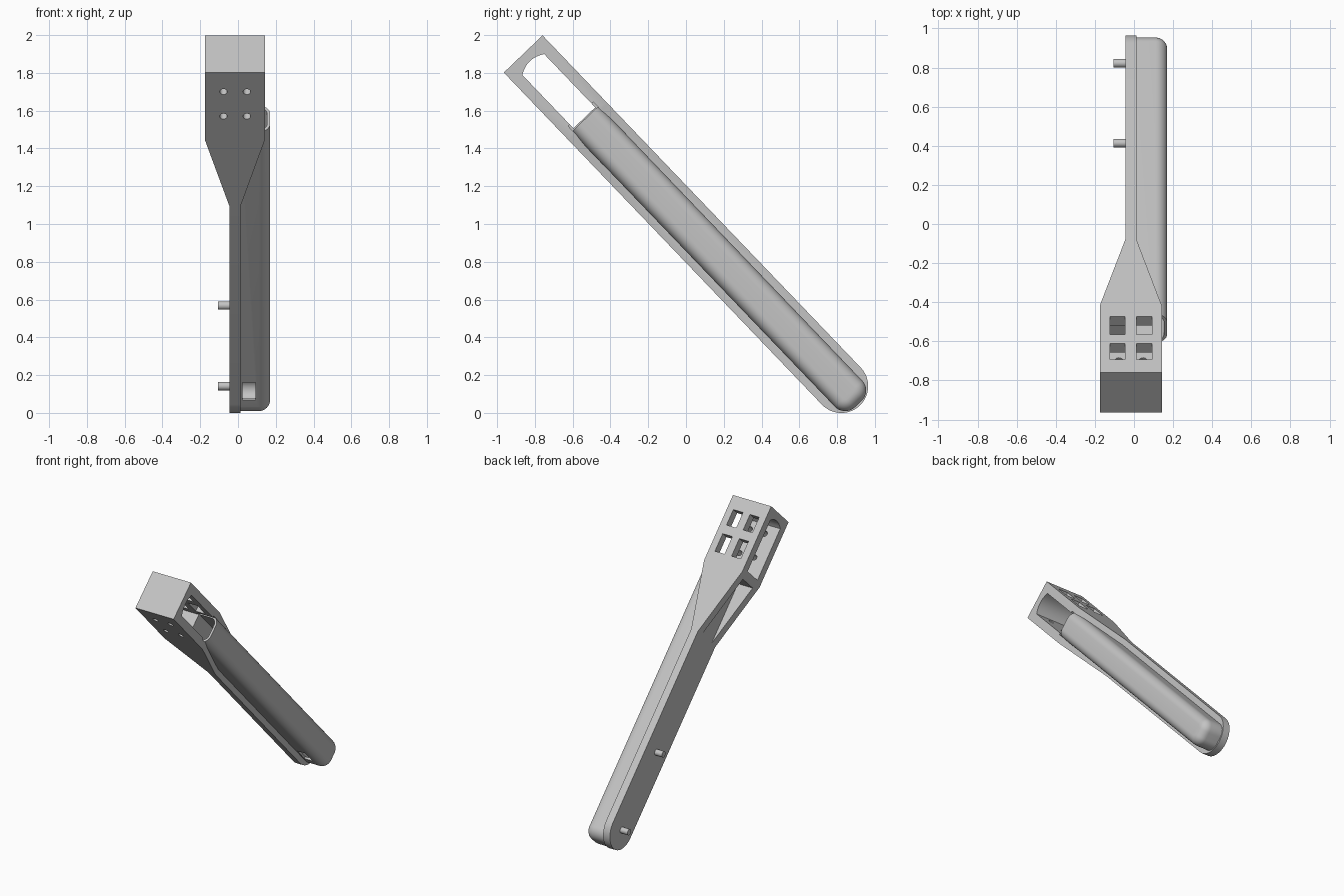
import bpy, bmesh, math
from mathutils import Matrix, Vector

cube = bpy.data.objects.get("Cube")
if cube:
    bpy.data.objects.remove(cube, do_unlink=True)

grey = bpy.data.materials.new("light_grey")
grey.use_nodes = True
grey.diffuse_color = (0.55, 0.55, 0.55, 1)
grey.node_tree.nodes["Principled BSDF"].inputs["Base Color"].default_value = (0.55, 0.55, 0.55, 1)

# Local frame: x across, y along the arm from the head, z across its thickness
TILT = Matrix.Translation((0, -0.862, 1.9)) @ Matrix.Rotation(math.radians(-46.23), 4, 'X')
HALF = 0.142
LENGTH = 2.577


def make(name, bm):
    bmesh.ops.recalc_face_normals(bm, faces=bm.faces)
    mesh = bpy.data.meshes.new(name)
    bm.to_mesh(mesh)
    bm.free()
    mesh.materials.append(grey)
    obj = bpy.data.objects.new(name, mesh)
    bpy.context.collection.objects.link(obj)
    obj.matrix_world = TILT
    return obj


def prism(points, a, b, axis):
    """Extrude a flat outline from a to b; outline is (x, y) or (y, z)."""
    place = (lambda p: (p[0], p[1], a)) if axis == 'Z' else (lambda p: (a, p[0], p[1]))
    bm = bmesh.new()
    face = bm.faces.new([bm.verts.new(place(p)) for p in points])
    top = bmesh.ops.extrude_face_region(bm, geom=[face])["geom"]
    step = Vector((0, 0, b - a)) if axis == 'Z' else Vector((b - a, 0, 0))
    bmesh.ops.translate(bm, vec=step, verts=[v for v in top if isinstance(v, bmesh.types.BMVert)])
    return bm


def box(x0, x1, y0, y1, z0, z1):
    return prism([(x0, y0), (x1, y0), (x1, y1), (x0, y1)], z0, z1, 'Z')


def rod(radius, length, centre, axis, sides=24):
    bm = bmesh.new()
    turn = Matrix.Rotation(math.pi / 2, 4, 'Y') if axis == 'X' else Matrix()
    bmesh.ops.create_cone(bm, cap_ends=True, segments=sides, radius1=radius, radius2=radius,
                          depth=length, matrix=Matrix.Translation(centre) @ turn)
    return bm


def rounded_end(start, end, half, radius, steps=12):
    """Strip outline in (y, z) with rounded corners at the far end."""
    pts = [(start, half), (start, -half)]
    for sign in (-1, 1):
        for i in range(steps + 1):
            t = math.pi / 2 * i / steps
            c, s = (math.sin(t), math.cos(t)) if sign < 0 else (math.cos(t), math.sin(t))
            p = (end - radius + radius * c, sign * (half - radius + radius * s))
            if math.dist(p, pts[-1]) > 0.0005:
                pts.append(p)
    return pts


def boolean(obj, cutter, operation='DIFFERENCE'):
    cutter.hide_render = True
    mod = obj.modifiers.new("cut", 'BOOLEAN')
    mod.operation = operation
    mod.solver = 'EXACT'
    mod.object = cutter
    return cutter


def bake(obj, cutters):
    bpy.context.view_layer.update()
    depsgraph = bpy.context.evaluated_depsgraph_get()
    mesh = bpy.data.meshes.new_from_object(obj.evaluated_get(depsgraph))
    obj.modifiers.clear()
    obj.data = mesh
    for c in cutters:
        bpy.data.objects.remove(c, do_unlink=True)


def smooth(obj):
    bpy.ops.object.select_all(action='DESELECT')
    obj.select_set(True)
    bpy.context.view_layer.objects.active = obj
    bpy.ops.object.shade_smooth_by_angle(angle=math.radians(30))


# Frame: box head tapering into a flat arm with a round end
LEFT, RIGHT = 0.142, -0.175
ARM_L, ARM_R = 0.012, -0.044
outline = [(RIGHT, 0), (LEFT, 0), (LEFT, 0.495), (ARM_L, 0.985),
           (ARM_L, 2.7), (ARM_R, 2.7), (ARM_R, 0.985), (RIGHT, 0.495)]
frame = make("frame", prism(outline, -0.2, 0.2, 'Z'))
cutters = [boolean(frame, make("round_limit", prism(
    rounded_end(-0.1, LENGTH, HALF, HALF), -0.3, 0.3, 'X')), 'INTERSECT')]

# Slot through the head with an arched end
arch = [(0.052 + 0.025 * (i / 6) ** 2, 0.08 * i / 6) for i in range(-6, 7)]
hollows = [prism(arch + [(0.468, 0.08), (0.468, -0.08)], -0.3, 0.3, 'X')]
# Pocket in the taper on one side, seat for the cover on the other
hollows.append(box(-0.3, ARM_R, 0.53, 1.1, -0.08, 0.08))
hollows.append(box(ARM_L, 0.3, 0.44, 1.1, -0.092, 0.092))
# Access windows above and screw holes below
for x0, x1, xc in ((-0.122, -0.046, -0.077), (0.012, 0.092, 0.047)):
    for y0, y1, yc in ((0.097, 0.214, 0.141), (0.28, 0.413, 0.321)):
        hollows.append(box(x0, x1, y0, y1, 0.05, 0.2))
        hollows.append(rod(0.02, 0.15, (xc, yc, -0.13), 'Z'))
for bm in hollows:
    cutters.append(boolean(frame, make("cutter", bm)))
bake(frame, cutters)
smooth(frame)

# Cover: hollow rounded shell along the arm, open towards the head
START, TOP = 0.475, 0.17
bm = prism(rounded_end(START, 2.565, 0.1, 0.075), ARM_L, TOP, 'X')
rim = [e for e in bm.edges if all(v.co.x > TOP - 0.001 for v in e.verts)
       and any(v.co.y > START + 0.001 for v in e.verts)]
bmesh.ops.bevel(bm, geom=rim, offset=0.06, segments=8, profile=0.5, affect='EDGES')
ends = [f for f in bm.faces if all(v.co.y < START + 0.001 for v in f.verts)
        or all(v.co.x < ARM_L + 0.001 for v in f.verts)]
bmesh.ops.delete(bm, geom=ends, context='FACES')
cover = make("cover", bm)
# Outward normals on the open shell
bm = bmesh.new()
bm.from_mesh(cover.data)
bm.faces.ensure_lookup_table()
crown = max(bm.faces, key=lambda f: f.calc_center_median().x)
if crown.normal.x < 0:
    bmesh.ops.reverse_faces(bm, faces=bm.faces)
bm.to_mesh(cover.data)
bm.free()
shell = cover.modifiers.new("shell", 'SOLIDIFY')
shell.thickness = 0.016
shell.offset = -1
port = boolean(cover, make("cable_port", box(0.024, 0.092, 2.314, 2.44, -0.2, -0.03)))
bake(cover, [port])
smooth(cover)

# Locating pegs on the flat side
for name, y in (("upper_peg", 1.844), ("lower_peg", 2.435)):
    smooth(make(name, rod(0.022, 0.07, (-0.07, y, 0), 'X')))
